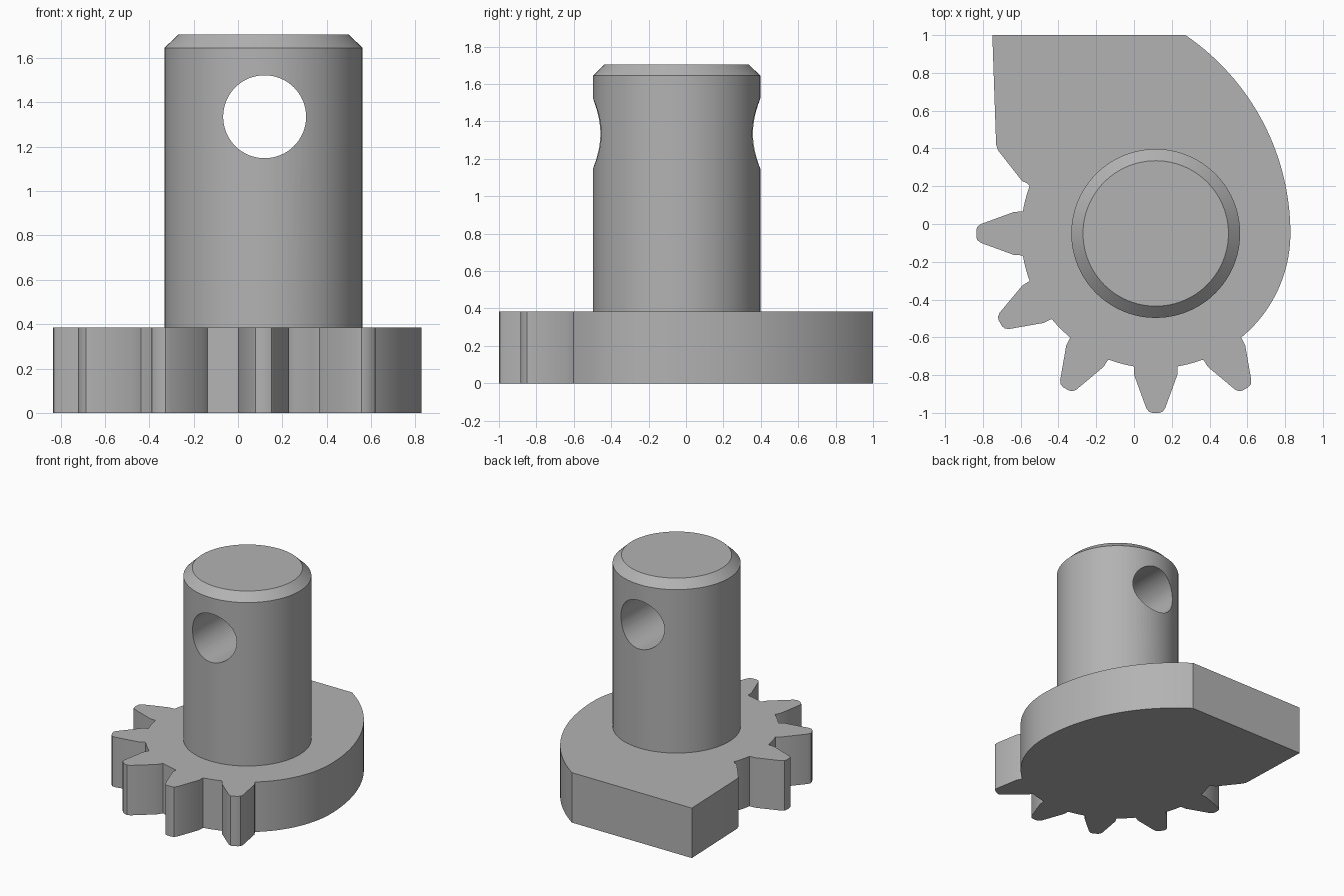
import bpy, bmesh
from math import sin, cos, radians, asin, pi
from mathutils import Vector, Matrix

cube = bpy.data.objects.get("Cube")
if cube:
    bpy.data.objects.remove(cube, do_unlink=True)

AXIS = Vector((0.115, -0.05))   # shared axis of the shaft and gear
ROOT = 0.713                    # gear root radius
BASE_H = 0.385

grey = bpy.data.materials.new("plain grey")
grey.use_nodes = True
grey.diffuse_color = (0.45, 0.45, 0.45, 1)
grey.node_tree.nodes["Principled BSDF"].inputs["Base Color"].default_value = (0.45, 0.45, 0.45, 1)


def make_object(name, bm):
    bmesh.ops.recalc_face_normals(bm, faces=bm.faces)
    mesh = bpy.data.meshes.new(name)
    bm.to_mesh(mesh)
    bm.free()
    mesh.materials.append(grey)
    obj = bpy.data.objects.new(name, mesh)
    bpy.context.collection.objects.link(obj)
    return obj


def smooth(obj):
    bpy.ops.object.select_all(action='DESELECT')
    obj.select_set(True)
    bpy.context.view_layer.objects.active = obj
    bpy.ops.object.shade_smooth_by_angle(angle=radians(28))


def arc(centre, radius, start, end, steps):
    angles = [radians(start + (end - start) * i / steps) for i in range(steps + 1)]
    return [centre + Vector((cos(a), sin(a))) * radius for a in angles]


def polar(angle, across, out):
    a = radians(angle)
    return AXIS + Vector((cos(a), sin(a))) * out + Vector((-sin(a), cos(a))) * across


# Sector gear outline, counter-clockwise from beside the last tooth
outline = arc(AXIS, ROOT, -50.7, 0, 20)
cam_r = 1.27
cam_centre = AXIS + Vector((ROOT - cam_r, 0))
outline += arc(cam_centre, cam_r, 0, asin(1.05 / cam_r) * 180 / pi, 28)[1:]
outline += [Vector(p) for p in ((-0.75, 1), (-0.73, 0.42), (-0.72, 0.39))]
outline += [polar(150, 0.114, 0.75), polar(150, 0.11, 0.725)]
outline += arc(AXIS, ROOT, 159.3, 170.7, 5)

flank = [(0.116, 0.705), (0.114, 0.75), (0.05, 0.925), (0.036, 0.944), (0.018, 0.95)]
tooth = [(-w, r) for w, r in flank] + flank[::-1]
for angle in range(180, 301, 30):
    outline += [polar(angle, w, r) for w, r in tooth]
    if angle < 300:
        outline += arc(AXIS, ROOT, angle + 9.8, angle + 20.2, 5)

bm = bmesh.new()
face = bm.faces.new([bm.verts.new((p.x, p.y, 0)) for p in outline])
top = bmesh.ops.extrude_face_region(bm, geom=[face])["geom"]
bmesh.ops.translate(bm, vec=(0, 0, BASE_H),
                    verts=[v for v in top if isinstance(v, bmesh.types.BMVert)])
smooth(make_object("sector_gear", bm))

# Shaft: a lathed profile with a chamfered end
bm = bmesh.new()
rings = []
for radius, z in ((0.447, BASE_H - 0.01), (0.447, 1.645), (0.385, 1.705)):
    rings.append([bm.verts.new((p.x, p.y, z)) for p in arc(AXIS, radius, 0, 360, 96)[:-1]])
for low, high in zip(rings, rings[1:]):
    for i in range(len(low)):
        bm.faces.new((low[i - 1], low[i], high[i], high[i - 1]))
bm.faces.new(rings[0])
bm.faces.new(rings[-1])
shaft = make_object("shaft", bm)

# Cross hole drilled front to back
bm = bmesh.new()
bmesh.ops.create_cone(bm, cap_ends=True, segments=64, radius1=0.187, radius2=0.187, depth=2,
                      matrix=Matrix.Translation((0.12, AXIS.y, 1.335)) @ Matrix.Rotation(pi / 2, 4, 'X'))
cutter = make_object("hole_cutter", bm)
cutter.hide_render = True
cut = shaft.modifiers.new("cross_hole", 'BOOLEAN')
cut.operation = 'DIFFERENCE'
cut.solver = 'EXACT'
cut.object = cutter
bpy.context.view_layer.objects.active = shaft
bpy.ops.object.modifier_apply(modifier=cut.name)
bpy.data.objects.remove(cutter, do_unlink=True)
smooth(shaft)
